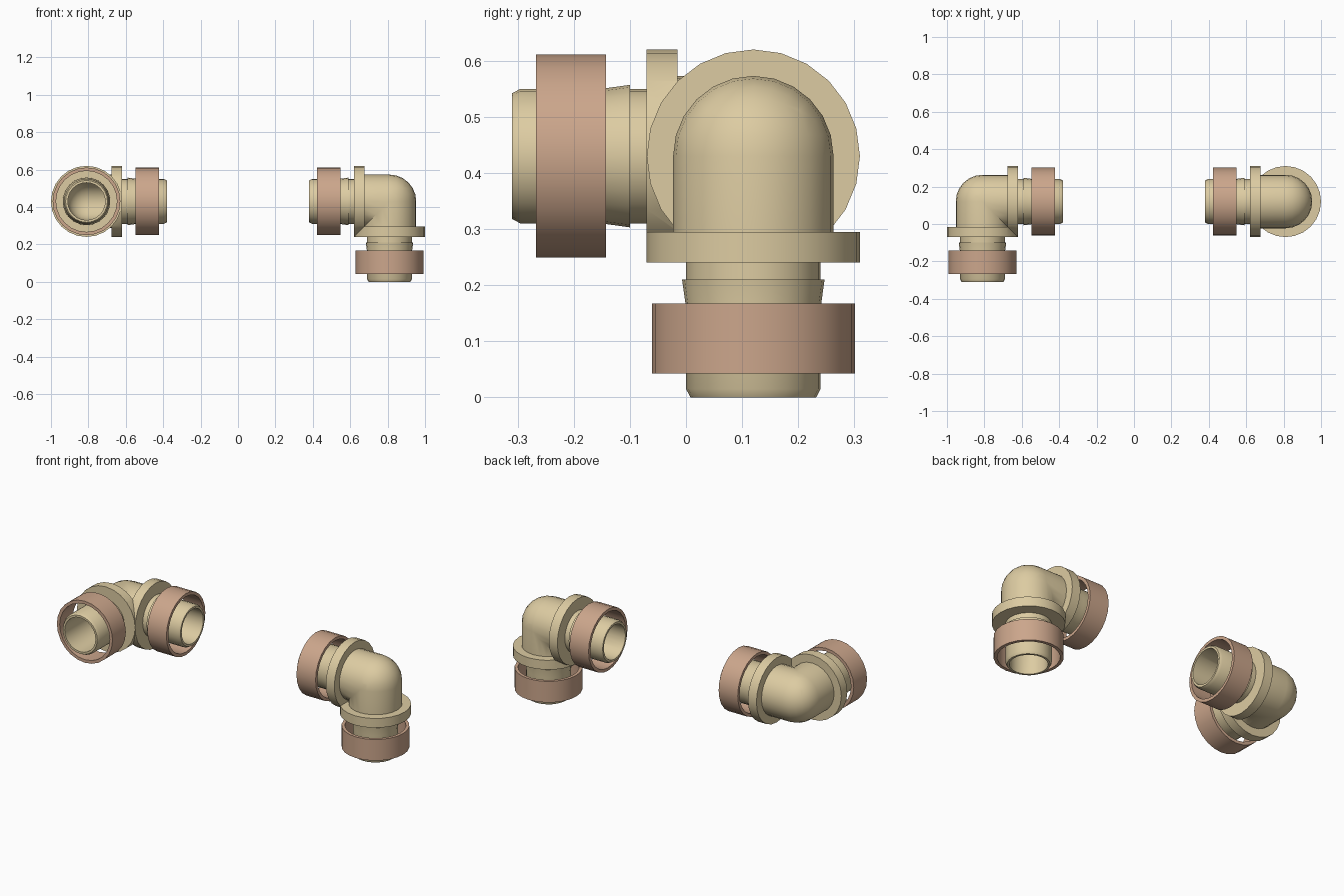
import bpy, bmesh
from math import sin, cos, pi
from mathutils import Matrix, Vector

if "Cube" in bpy.data.objects:
    bpy.data.objects.remove(bpy.data.objects["Cube"])

SIDES = 24


def material(name, color):
    m = bpy.data.materials.new(name)
    m.diffuse_color = color
    m.use_nodes = True
    m.node_tree.nodes["Principled BSDF"].inputs["Base Color"].default_value = m.diffuse_color
    return m


tan = material("tan_brass", (0.72, 0.60, 0.36, 1))
copper = material("copper", (0.60, 0.38, 0.26, 1))


def lathe(bm, profile, closed=False):
    """Spin (radius, distance down the arm) points around the -z arm axis."""
    vs = [bm.verts.new((r, 0, -d)) for r, d in profile]
    es = [bm.edges.new(p) for p in zip(vs, vs[1:])]
    if closed:
        es.append(bm.edges.new((vs[-1], vs[0])))
    bmesh.ops.spin(bm, geom=vs + es, cent=(0, 0, 0), axis=(0, 0, 1),
                   angle=2 * pi, steps=SIDES, use_merge=True)
    bmesh.ops.remove_doubles(bm, verts=bm.verts, dist=1e-5)


def mirror_arm(bm):
    """Copy the -z arm onto the -x arm across the mitre plane."""
    geom = bmesh.ops.duplicate(bm, geom=bm.verts[:] + bm.edges[:] + bm.faces[:])["geom"]
    for v in geom:
        if isinstance(v, bmesh.types.BMVert):
            v.co = Vector((v.co.z, v.co.y, v.co.x))
    bmesh.ops.remove_doubles(bm, verts=bm.verts, dist=1e-5)
    bmesh.ops.recalc_face_normals(bm, faces=bm.faces)


def finish(bm, name, mat, matrix):
    me = bpy.data.meshes.new(name)
    bm.to_mesh(me)
    bm.free()
    me.transform(matrix)
    me.materials.append(mat)
    ob = bpy.data.objects.new(name, me)
    bpy.context.collection.objects.link(ob)
    bpy.ops.object.select_all(action='DESELECT')
    ob.select_set(True)
    bpy.context.view_layer.objects.active = ob
    bpy.ops.object.shade_smooth_by_angle(angle=0.55)


def dome(r, n=6):
    return [(r * sin(i * pi / 2 / n), -r * cos(i * pi / 2 / n)) for i in range(n + 1)]


# Hollow arm: domed corner, flange, barb, chamfered end, bore
arm = dome(0.143) + [
    (0.143, 0.135), (0.19, 0.135), (0.19, 0.19), (0.12, 0.19), (0.12, 0.22),
    (0.127, 0.22), (0.12, 0.27), (0.12, 0.415), (0.112, 0.43), (0.10, 0.43),
] + dome(0.10)[::-1]

# Loose sleeve ring around the pipe end
sleeve = [(0.181, 0.263), (0.181, 0.387), (0.163, 0.387), (0.163, 0.263)]


def elbow(name, matrix):
    bm = bmesh.new()
    lathe(bm, arm)
    bmesh.ops.bisect_plane(bm, geom=bm.verts[:] + bm.edges[:] + bm.faces[:], dist=1e-6,
                           plane_co=(0, 0, 0), plane_no=(1, 0, -1), clear_inner=True)
    mirror_arm(bm)
    finish(bm, name + "_elbow_pipe", tan, matrix)

    bm = bmesh.new()
    lathe(bm, sleeve, closed=True)
    mirror_arm(bm)
    finish(bm, name + "_sleeve_rings", copper, matrix)


# Right elbow points left and down; left elbow points right and forward
elbow("right", Matrix.Translation((0.81, 0.12, 0.43)))
turn = Matrix(((-1, 0, 0), (0, 0, 1), (0, 1, 0))).to_4x4()
elbow("left", Matrix.Translation((-0.81, 0.12, 0.43)) @ turn)
